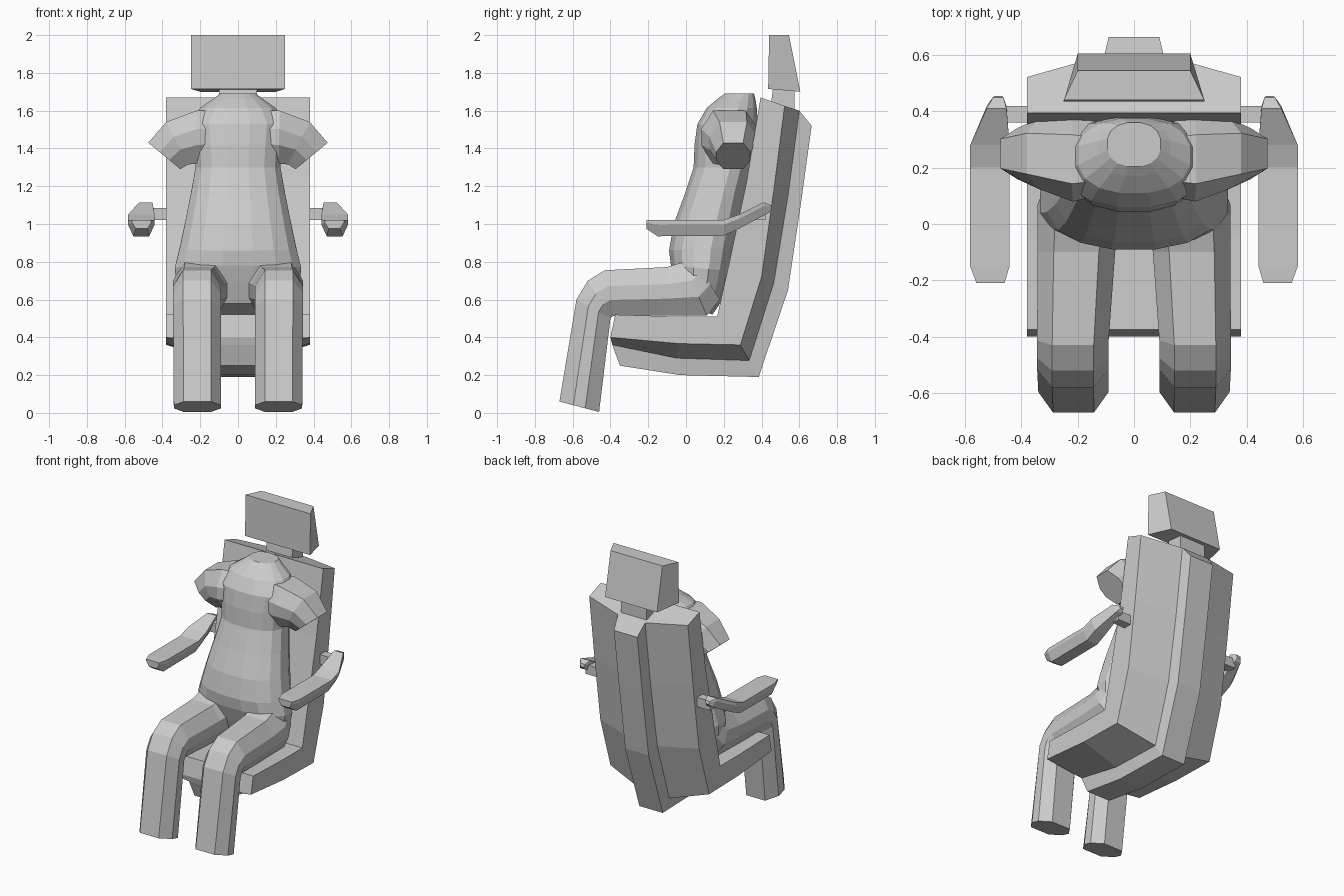
import bpy, bmesh
from math import cos, sin, pi
from mathutils import Vector

if "Cube" in bpy.data.objects:
    bpy.data.objects.remove(bpy.data.objects["Cube"])

grey = bpy.data.materials.new("light grey")
grey.diffuse_color = (0.6, 0.6, 0.6, 1)
grey.use_nodes = True
grey.node_tree.nodes["Principled BSDF"].inputs["Base Color"].default_value = grey.diffuse_color


def loft(name, rings):
    """Skin a list of equal rings and close both ends with strips."""
    bm = bmesh.new()
    rows = [[bm.verts.new(p) for p in r] for r in rings]
    n = len(rows[0])
    for a, b in zip(rows, rows[1:]):
        for i in range(n):
            j = (i + 1) % n
            bm.faces.new((a[i], a[j], b[j], b[i]))
    for r in (rows[0], rows[-1]):
        for i in range(n // 2 - 1):
            bm.faces.new((r[i], r[i + 1], r[n - 2 - i], r[n - 1 - i]))
    bmesh.ops.recalc_face_normals(bm, faces=bm.faces)
    me = bpy.data.meshes.new(name)
    bm.to_mesh(me)
    bm.free()
    me.materials.append(grey)
    ob = bpy.data.objects.new(name, me)
    bpy.context.collection.objects.link(ob)
    return ob


def section(profile, a, b, u):
    """Place a profile: v runs from b to a, u is the half width vector."""
    a, b, u = Vector(a), Vector(b), Vector(u)
    return [(a + b) / 2 + u * p + (a - b) / 2 * q for p, q in profile]


def yz_section(profile, x, half, a, b):
    return section(profile, (x, *a), (x, *b), (half, 0, 0))


def mirrored(rings):
    return [[(-p[0], p[1], p[2]) for p in r] for r in rings]


def both_sides(name, rings):
    return [loft("right_" + name, rings), loft("left_" + name, mirrored(rings))]


BOX = [(-1, 1), (1, 1), (1, -1), (-1, -1)]
OCT = [(-.58, 1), (.58, 1), (1, .3), (1, -.3), (.58, -1), (-.58, -1), (-1, -.3), (-1, .3)]
PAD = [(-1, 1), (1, 1), (1, .4), (.6, -1), (-.6, -1), (-1, .4)]
ROUND = []
for i in range(16):
    t = (i + .5) * pi / 8
    c, s = cos(t), sin(t)
    ROUND.append((abs(c) ** .85 * (1 if c > 0 else -1) * 1.015,
                  abs(s) ** .85 * (1 if s > 0 else -1) * 1.015))

# Seat shell: front edge, side edge, spine root, spine ridge as (y, z)
stations = [
    ((-.375, .52), (-.40, .40), (-.39, .36), (-.35, .25)),
    ((-.05, .51), (-.04, .367), (-.05, .29), (-.03, .20)),
    ((.165, .51), (.288, .36), (.335, .277), (.385, .19)),
    ((.23, .80), (.40, .72), (.465, .69), (.54, .65)),
    ((.32, 1.22), (.465, 1.18), (.54, 1.15), (.61, 1.12)),
    ((.395, 1.67), (.522, 1.625), (.60, 1.60), (.665, 1.52)),
]
rings = []
for st in stations:
    half = [(x, *p) for x, p in zip((.38, .38, .105, .09), st)]
    rings.append(half + [(-x, y, z) for x, y, z in reversed(half)])
loft("seat_shell", rings)

# Headrest and its post
loft("headrest", [yz_section(BOX, 0, .25, (.44, 2.0), (.435, 1.715)),
                  yz_section(BOX, 0, .20, (.545, 2.0), (.605, 1.70))])
loft("headrest_post", [yz_section(BOX, 0, .10, (.44, 1.56), (.575, 1.54)),
                       yz_section(BOX, 0, .10, (.462, 1.73), (.575, 1.73))])

# Armrests and their brackets
both_sides("armrest", [yz_section(PAD, *r) for r in (
    (.51, .05, (-.21, 1.02), (-.21, .975)),
    (.512, .07, (-.15, 1.022), (-.15, .935)),
    (.512, .07, (.20, 1.022), (.20, .938)),
    (.512, .07, (.28, 1.05), (.28, .975)),
    (.488, .035, (.41, 1.115), (.44, 1.06)),
    (.482, .018, (.45, 1.10), (.455, 1.08)))])
both_sides("armrest_bracket", [yz_section(BOX, x, 0, (.36, 1.05), (.42, 1.05)) and
                               [(x, .36, 1.02), (x, .42, 1.02), (x, .42, 1.085), (x, .36, 1.085)]
                               for x in (.36, .48)])

# Seated body: torso from hips to neck
body = loft("seated_body", [yz_section(ROUND, 0, *r) for r in (
    (.25, (-.01, .58), (.14, .52)),
    (.32, (-.05, .69), (.195, .60)),
    (.335, (-.08, .78), (.24, .75)),
    (.31, (-.09, .86), (.265, .88)),
    (.28, (-.065, 1.0), (.295, 1.02)),
    (.25, (-.01, 1.15), (.32, 1.17)),
    (.225, (.04, 1.30), (.35, 1.30)),
    (.235, (.045, 1.42), (.37, 1.42)),
    (.25, (.06, 1.53), (.38, 1.53)),
    (.20, (.11, 1.615), (.375, 1.615)),
    (.13, (.17, 1.665), (.368, 1.66)),
    (.095, (.205, 1.69), (.36, 1.69)))])

# Legs from foot to hip
limbs = both_sides("leg", [yz_section(OCT, *r) for r in (
    (.215, .125, (-.67, .06), (-.46, .005)),
    (.217, .127, (-.58, .60), (-.40, .50)),
    (.217, .127, (-.52, .70), (-.395, .507)),
    (.217, .127, (-.43, .755), (-.385, .513)),
    (.205, .138, (-.10, .772), (-.10, .515)),
    (.195, .148, (-.01, .80), (.11, .515)),
    (.18, .14, (.03, .83), (.18, .60)))])

# Upper arm stubs, cut off below the shoulder
limbs += both_sides("arm_stub", [
    section(OCT, (xa, y, za), (xb, y, zb), (0, h, 0)) for xa, za, xb, zb, y, h in (
        (.12, 1.60, .12, 1.33, .23, .13),
        (.22, 1.60, .215, 1.32, .23, .15),
        (.38, 1.54, .265, 1.315, .25, .125),
        (.475, 1.43, .305, 1.29, .25, .09))])

# Fuse the limbs into the body
for limb in limbs:
    mod = body.modifiers.new("join", 'BOOLEAN')
    mod.operation = 'UNION'
    mod.solver = 'EXACT'
    mod.object = limb
bpy.context.view_layer.update()
fused = bpy.data.meshes.new_from_object(body.evaluated_get(bpy.context.evaluated_depsgraph_get()))
body.modifiers.clear()
body.data = fused
for limb in limbs:
    bpy.data.objects.remove(limb)
